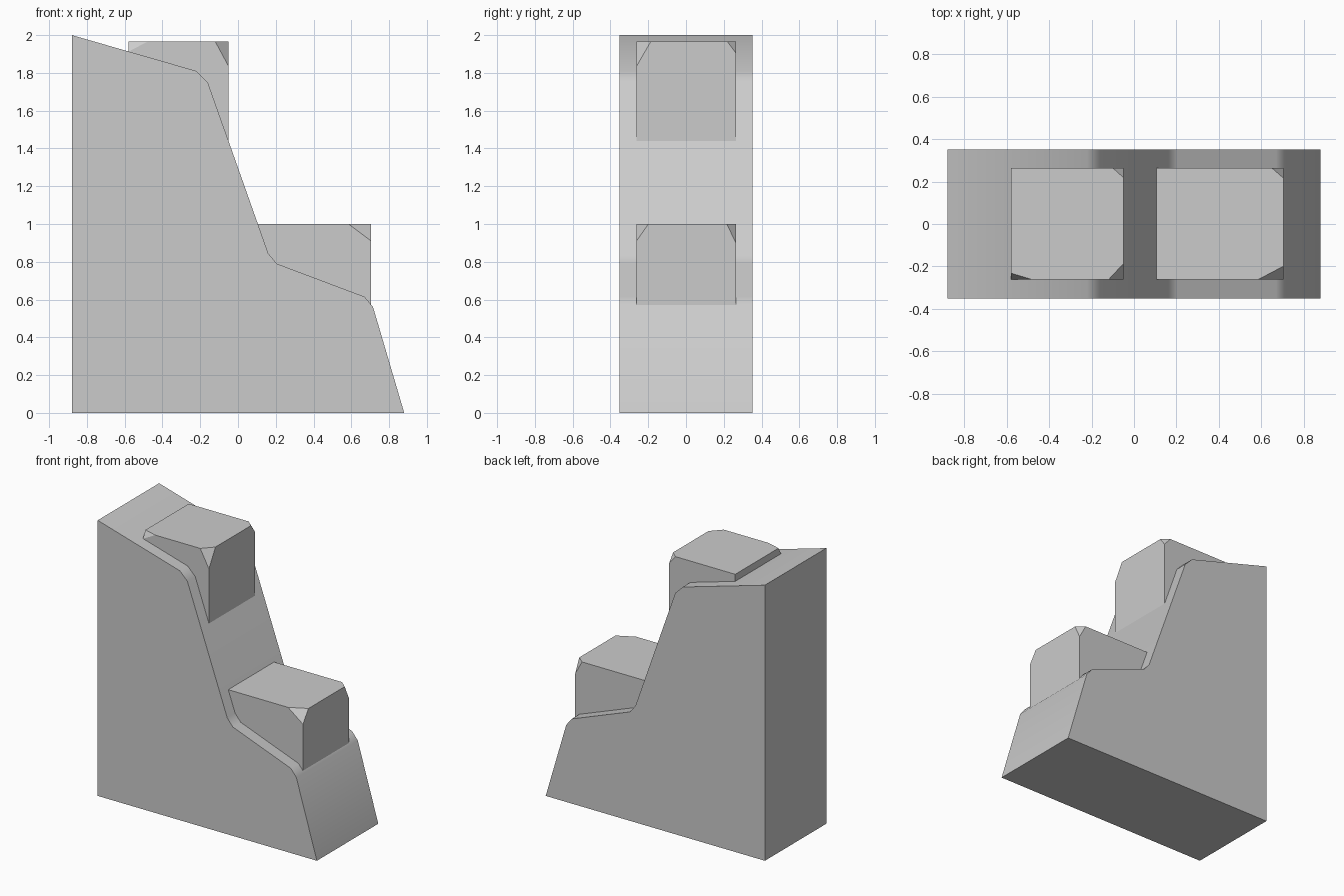
import bpy
import bmesh
from mathutils import Vector

if "Cube" in bpy.data.objects:
    bpy.data.objects.remove(bpy.data.objects["Cube"], do_unlink=True)

# Single stone colour
GREY = (0.6, 0.6, 0.6, 1.0)
stone = bpy.data.materials.new("grey_stone")
stone.use_nodes = True
stone.diffuse_color = GREY
stone.node_tree.nodes["Principled BSDF"].inputs["Base Color"].default_value = GREY


def finish(name, bm):
    bmesh.ops.recalc_face_normals(bm, faces=bm.faces[:])
    mesh = bpy.data.meshes.new(name)
    bm.to_mesh(mesh)
    bm.free()
    mesh.materials.append(stone)
    obj = bpy.data.objects.new(name, mesh)
    bpy.context.collection.objects.link(obj)
    bpy.ops.object.select_all(action="DESELECT")
    obj.select_set(True)
    bpy.context.view_layer.objects.active = obj
    bpy.ops.object.shade_smooth_by_angle(angle=0.56)
    return obj


def extrude_profile(name, profile, half_depth):
    bm = bmesh.new()
    face = bm.faces.new([bm.verts.new((x, -half_depth, z)) for x, z in profile])
    out = bmesh.ops.extrude_face_region(bm, geom=[face])
    verts = [v for v in out["geom"] if isinstance(v, bmesh.types.BMVert)]
    bmesh.ops.translate(bm, vec=(0, 2 * half_depth, 0), verts=verts)
    return finish(name, bm)


def chipped_block(name, low, high, chips):
    """Box with top corners cut off; each chip is (x side, y side, cut lengths)."""
    low, high = Vector(low), Vector(high)
    bm = bmesh.new()
    bmesh.ops.create_cube(bm, size=1)
    for v in bm.verts:
        v.co = (low + high) / 2 + v.co * (high - low)
    for sx, sy, (dx, dy, dz) in chips:
        corner = Vector((high.x if sx > 0 else low.x,
                         high.y if sy > 0 else low.y, high.z))
        normal = Vector((sx / dx, sy / dy, 1 / dz)).normalized()
        cut = bmesh.ops.bisect_plane(
            bm, geom=bm.verts[:] + bm.edges[:] + bm.faces[:],
            plane_co=corner - Vector((sx * dx, 0, 0)), plane_no=normal,
            clear_outer=True)
        rim = [e for e in cut["geom_cut"] if isinstance(e, bmesh.types.BMEdge)]
        bmesh.ops.holes_fill(bm, edges=rim, sides=0)
    return finish(name, bm)


# Cliff body: two sloping ledges with softened corners
extrude_profile("cliff_body", [
    (-0.88, 0), (0.88, 0), (0.715, 0.56), (0.67, 0.615), (0.205, 0.79),
    (0.16, 0.845), (-0.16, 1.75), (-0.22, 1.81), (-0.88, 2)], 0.352)

# Chipped blocks set into the ledges
chipped_block("upper_block", (-0.58, -0.262, 1.35), (-0.05, 0.264, 1.965), [
    (1, 1, (0.05, 0.045, 0.06)),
    (1, -1, (0.07, 0.075, 0.13)),
    (-1, -1, (0.1, 0.03, 0.053))])
chipped_block("lower_block", (0.105, -0.262, 0.45), (0.705, 0.264, 1.0), [
    (1, 1, (0.055, 0.048, 0.1)),
    (1, -1, (0.12, 0.063, 0.09))])
